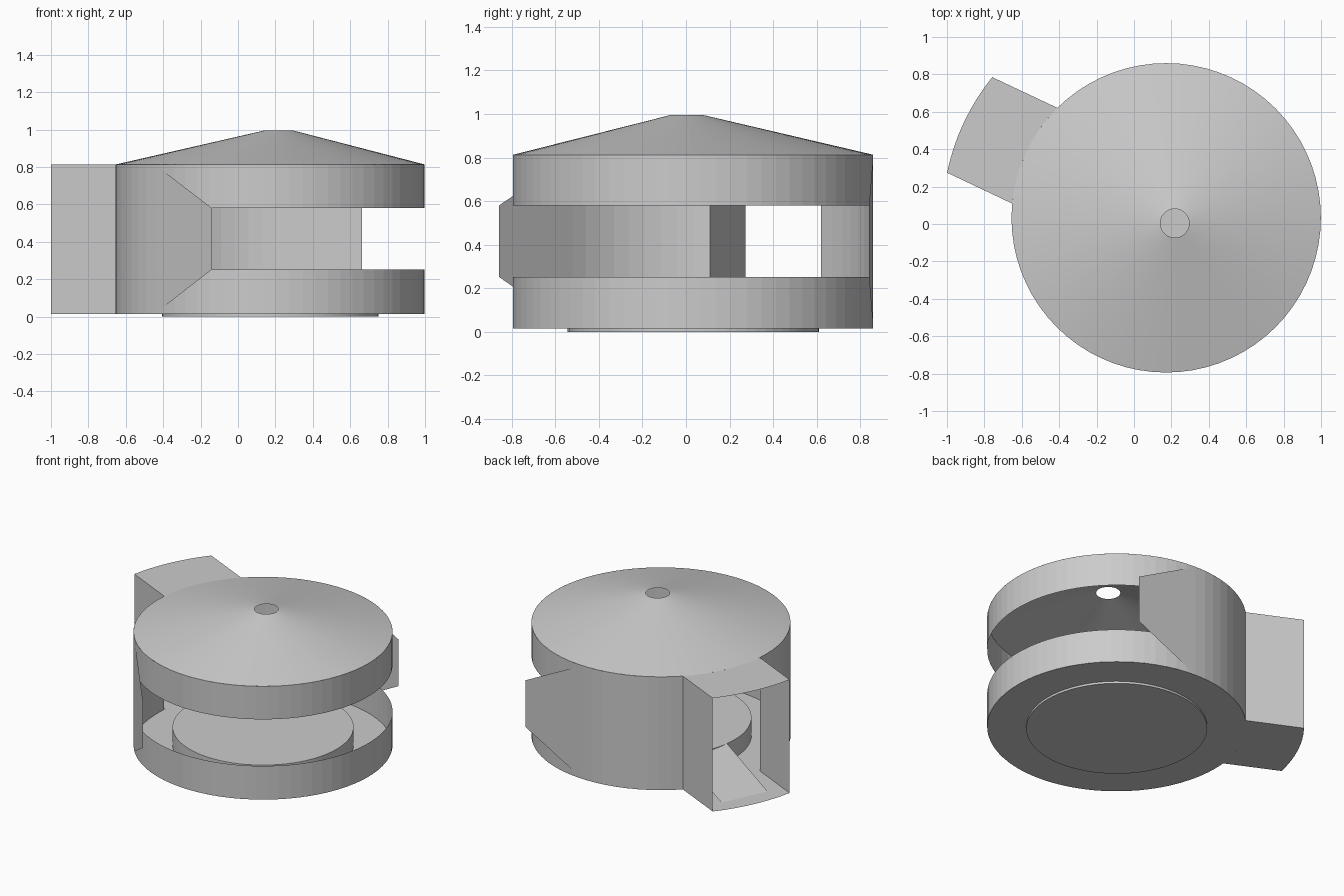
import bpy
from math import radians, cos, sin, acos, degrees

if "Cube" in bpy.data.objects:
    bpy.data.objects.remove(bpy.data.objects["Cube"])

CX, CY = 0.172, 0.033        # axis of the round body
R, R_DRUM, R_BOX = 0.827, 0.578, 1.196
Z0, Z1, Z2, Z3, Z_TOP = 0.015, 0.252, 0.58, 0.813, 0.995
AXIS = 154.7                 # direction the outlet points
HALF_IN, HALF_OUT = 20.0, 13.66
SLOT = 112.9                 # half span of the front slot
R_TIP = 0.945                # radius of guide plate tips


def pt(a, r, z):
    t = radians(a)
    return (CX + r * cos(t), CY + r * sin(t), z)


def arc(a0, a1, r, z, step=5.0):
    n = max(1, round(abs(a1 - a0) / step))
    return [pt(a0 + (a1 - a0) * i / n, r, z) for i in range(n + 1)]


def make(name, verts, faces):
    me = bpy.data.meshes.new(name)
    me.from_pydata(verts, [], faces)
    me.update()
    ob = bpy.data.objects.new(name, me)
    bpy.context.collection.objects.link(ob)
    return ob


def strip(name, low, high):
    """Sheet spanning two rows of points."""
    n = len(low)
    return make(name, low + high,
                [(i, i + 1, n + i + 1, n + i) for i in range(n - 1)])


def smooth(ob):
    bpy.ops.object.select_all(action='DESELECT')
    ob.select_set(True)
    bpy.context.view_layer.objects.active = ob
    bpy.ops.object.shade_smooth_by_angle(angle=radians(3))


# curved shell: side walls, then bands above and below the front slot
s0 = AXIS + 180 - SLOT
s1 = AXIS + 180 + SLOT
walls = [("side_wall_a", AXIS + HALF_IN, s0, Z0, Z3),
         ("side_wall_b", s1, AXIS + 360 - HALF_IN, Z0, Z3),
         ("lower_band", s0, s1, Z0, Z1),
         ("upper_band", s0, s1, Z2, Z3)]
for name, a0, a1, za, zb in walls:
    strip(name, arc(a0, a1, R, za), arc(a0, a1, R, zb))

# flat tangent guide plates at both slot ends
off = degrees(acos(R / R_TIP))
for name, a, sgn in (("guide_plate_a", s0, 1), ("guide_plate_b", s1, -1)):
    tip = a + sgn * off
    v = [pt(a, R, Z0), pt(tip, R_TIP, Z1), pt(tip, R_TIP, Z2), pt(a, R, Z3)]
    make(name, v, [(0, 1, 2, 3) if sgn > 0 else (3, 2, 1, 0)])

# conical roof with an off-centre round hole
low = arc(0, 360, R, Z3)
high = [(0.218 + 0.077 * cos(radians(5 * i)),
         0.004 + 0.077 * sin(radians(5 * i)), Z_TOP) for i in range(73)]
smooth(strip("roof", low, high))

# ring floor around the drum
strip("floor_ring", arc(0, 360, R, Z0), arc(0, 360, R_DRUM, Z0))

# low central drum
bpy.ops.mesh.primitive_cylinder_add(vertices=72, radius=R_DRUM, depth=0.142,
                                    location=(CX, CY, 0.071))
bpy.context.object.name = "drum"

# outlet box: floor, top and two sides, open at the outer end
for name, z in (("outlet_floor", Z0), ("outlet_top", Z3)):
    inner = [pt(AXIS - HALF_IN + 2 * HALF_IN * i / 8, R, z) for i in range(9)]
    outer = [pt(AXIS - HALF_OUT + 2 * HALF_OUT * i / 8, R_BOX, z)
             for i in range(9)]
    ob = strip(name, outer, inner)
    if z == Z0:
        ob.data.flip_normals()
for name, s in (("outlet_side_a", -1), ("outlet_side_b", 1)):
    ends = [(AXIS + s * HALF_IN, R), (AXIS + s * HALF_OUT, R_BOX)]
    strip(name, [pt(a, r, Z0) for a, r in ends],
          [pt(a, r, Z3) for a, r in ends])

# sloping ramp from drum top to outlet floor
ux, uy = cos(radians(AXIS)), sin(radians(AXIS))


def along(u, w, z):
    return (CX + ux * u - uy * w, CY + uy * u + ux * w, z)


strip("ramp", [along(1.076, -0.17, Z0 + 0.002), along(1.076, 0.17, Z0 + 0.002)],
      [along(0.553, -0.17, 0.142), along(0.553, 0.17, 0.142)])
